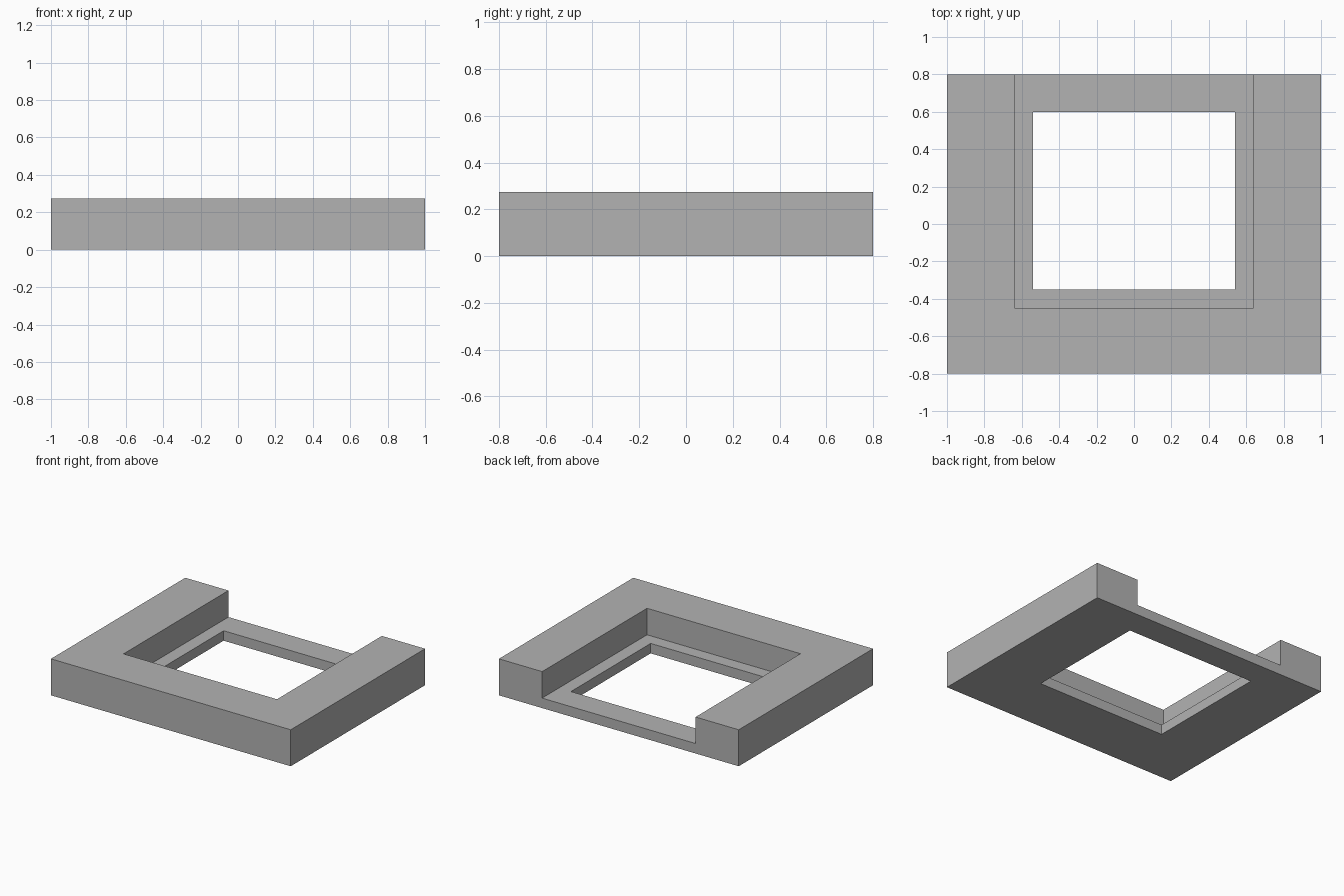
import bpy

default_cube = bpy.data.objects.get("Cube")
if default_cube:
    bpy.data.objects.remove(default_cube, do_unlink=True)

# Material
grey = bpy.data.materials.new("plain grey")
grey.use_nodes = True
colour = (0.45, 0.45, 0.45, 1.0)
grey.diffuse_color = colour
grey.node_tree.nodes["Principled BSDF"].inputs["Base Color"].default_value = colour


def box(name, low, high):
    """Axis-aligned box between two corners."""
    bpy.ops.mesh.primitive_cube_add(size=1)
    obj = bpy.context.object
    obj.name = name
    for v in obj.data.vertices:
        v.co = [h if c > 0 else l for c, l, h in zip(v.co, low, high)]
    obj.data.materials.append(grey)
    return obj


def cut(target, cutter):
    """Subtract the cutter from the target, then discard it."""
    cutter.hide_render = True
    mod = target.modifiers.new("cut", 'BOOLEAN')
    mod.operation = 'DIFFERENCE'
    mod.solver = 'EXACT'
    mod.object = cutter
    bpy.context.view_layer.objects.active = target
    bpy.ops.object.modifier_apply(modifier=mod.name)
    bpy.data.objects.remove(cutter, do_unlink=True)


# Solid block
frame = box("frame", (-1, -0.8, 0), (1, 0.8, 0.275))

# Pocket open at the back, leaving a thin ledge
cut(frame, box("pocket_cutter", (-0.64, -0.45, 0.075), (0.64, 1, 0.5)))

# Rectangular opening through the ledge
cut(frame, box("opening_cutter", (-0.54, -0.35, -0.2), (0.54, 0.6, 0.2)))
